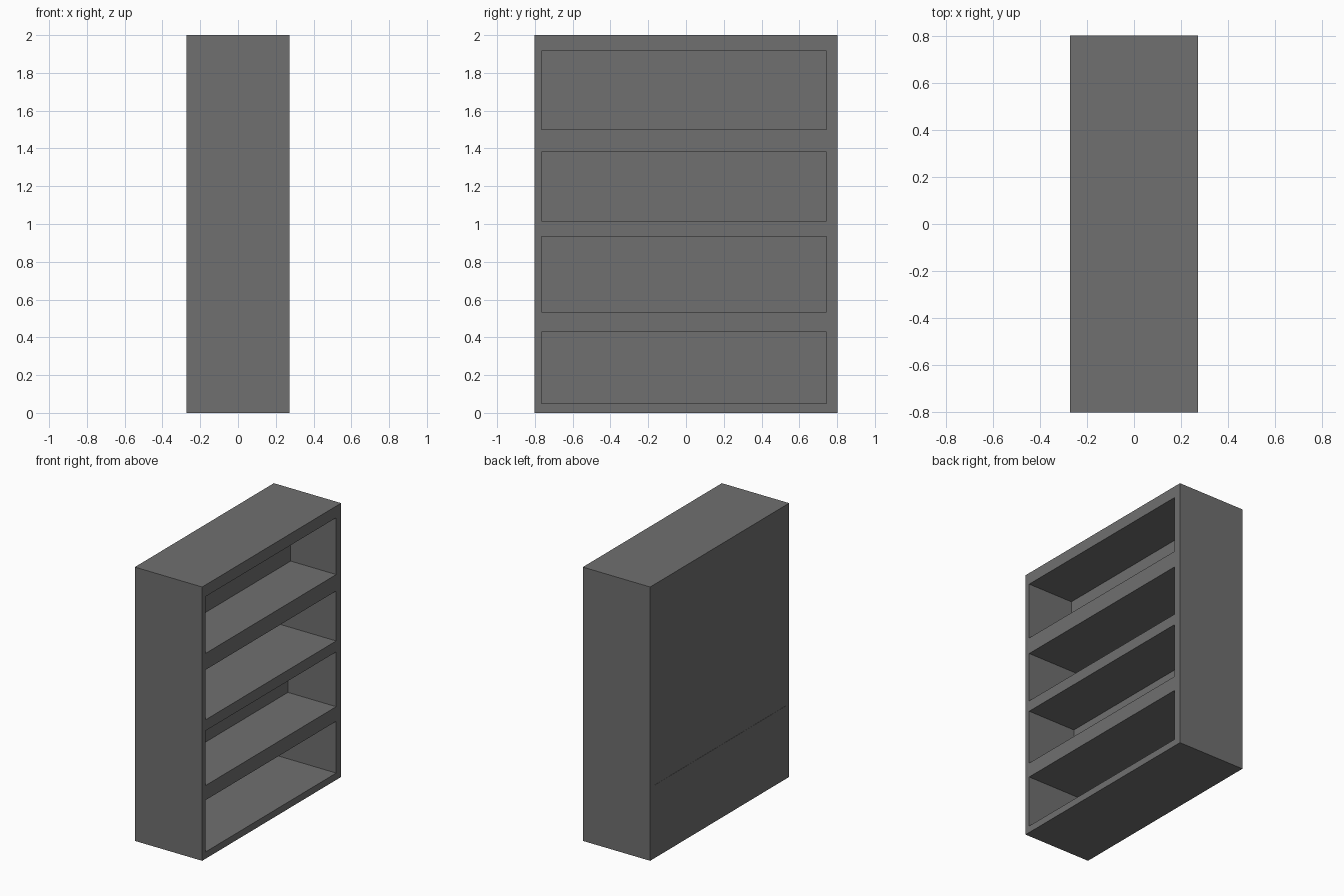
import bpy

if "Cube" in bpy.data.objects:
    bpy.data.objects.remove(bpy.data.objects["Cube"])

X, Y, Z = 0.272, 0.802, 2.0        # half depth, half width, height
Y_IN = (-0.765, 0.745)             # inner side walls of every compartment


def box(name, x, y, z):
    """Axis-aligned box from (min, max) ranges."""
    spans = (x, y, z)
    bpy.ops.mesh.primitive_cube_add(size=1, location=[sum(s) / 2 for s in spans])
    ob = bpy.context.object
    ob.name = name
    ob.scale = [s[1] - s[0] for s in spans]
    bpy.ops.object.transform_apply(location=True, rotation=False, scale=True)
    return ob


def cut(target, name, x, y, z):
    """Subtract a box from the target."""
    cutter = box(name, x, y, z)
    cutter.hide_render = True
    mod = target.modifiers.new(name, 'BOOLEAN')
    mod.operation = 'DIFFERENCE'
    mod.solver = 'EXACT'
    mod.object = cutter
    bpy.context.view_layer.objects.active = target
    bpy.ops.object.modifier_apply(modifier=mod.name)
    bpy.data.objects.remove(cutter, do_unlink=True)


# Solid cabinet body, open compartments face +x
cabinet = box("bookcase_body", (-X, X), (-Y, Y), (0, Z))

# Compartments: floor, ceiling, depth
compartments = [
    (0.05, 0.428, 0.49),
    (0.535, 0.935, 0.39),
    (1.015, 1.38, 0.48),
    (1.50, 1.915, 0.368),
]
for i, (z0, z1, depth) in enumerate(compartments):
    cut(cabinet, f"compartment_{i}", (X - depth, X + 0.1), Y_IN, (z0, z1))

# Very shallow recess on the back
cut(cabinet, "back_recess", (-X - 0.1, -X + 0.0015), Y_IN, (0.533, 0.935))

# Dark grey finish
dark = bpy.data.materials.new("dark_grey")
dark.diffuse_color = (0.16, 0.16, 0.16, 1)
dark.use_nodes = True
dark.node_tree.nodes["Principled BSDF"].inputs["Base Color"].default_value = dark.diffuse_color
cabinet.data.materials.clear()
cabinet.data.materials.append(dark)
